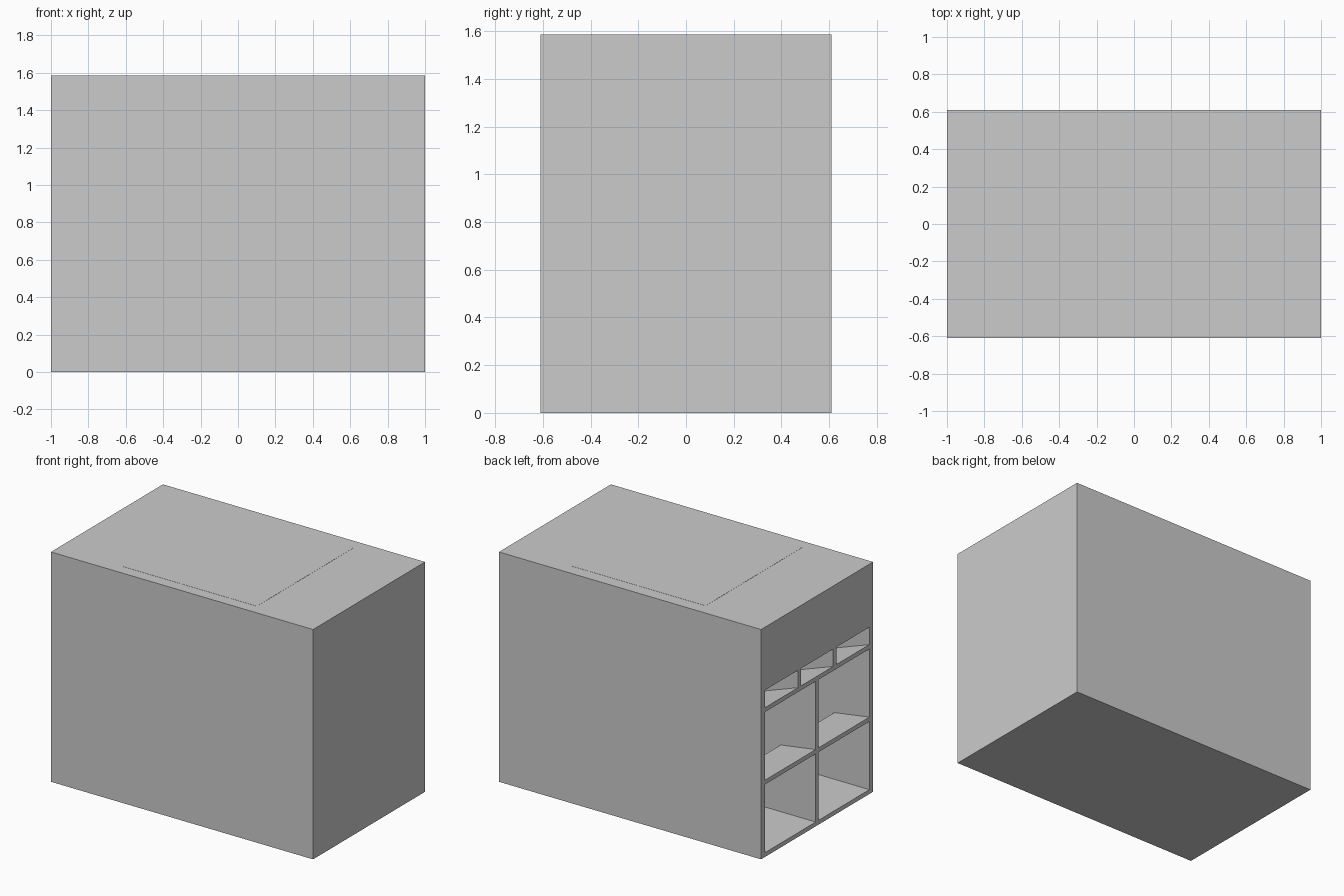
import bpy, bmesh

if "Cube" in bpy.data.objects:
    bpy.data.objects.remove(bpy.data.objects["Cube"])

L, W, H = 2.0, 1.22, 1.585


def box(name, x0, x1, y0, y1, z0, z1):
    bm = bmesh.new()
    bmesh.ops.create_cube(bm, size=1)
    for v in bm.verts:
        v.co.x = x0 + (v.co.x + 0.5) * (x1 - x0)
        v.co.y = y0 + (v.co.y + 0.5) * (y1 - y0)
        v.co.z = z0 + (v.co.z + 0.5) * (z1 - z0)
    return finish(name, bm)


def finish(name, bm):
    bmesh.ops.recalc_face_normals(bm, faces=bm.faces)
    me = bpy.data.meshes.new(name)
    bm.to_mesh(me)
    bm.free()
    ob = bpy.data.objects.new(name, me)
    bpy.context.collection.objects.link(ob)
    return ob


def prism(name, profile, y0, y1):
    """Side profile of (depth from open end, z), extruded along y."""
    bm = bmesh.new()
    face = bm.faces.new([bm.verts.new((d - L / 2, y0, z)) for d, z in profile])
    res = bmesh.ops.extrude_face_region(bm, geom=[face])
    for v in res["geom"]:
        if isinstance(v, bmesh.types.BMVert):
            v.co.y = y1
    return finish(name, bm)


def cut(target, cutter):
    mod = target.modifiers.new(cutter.name, 'BOOLEAN')
    mod.operation = 'DIFFERENCE'
    mod.solver = 'EXACT'
    mod.object = cutter
    cutter.hide_render = True
    cutter.hide_set(True)


# main cabinet
cabinet = box("cabinet", -L / 2, L / 2, -W / 2, W / 2, 0, H)

# two columns of lower bays, each split by a short tilted shelf
bay = [(-0.05, 0.03), (1.94, 0.03), (1.94, 0.82), (0.5, 0.82), (0, 1.0), (-0.05, 1.0),
       (-0.05, 0.53), (0, 0.53), (0.267, 0.49), (0.267, 0.46), (0, 0.50), (-0.05, 0.50)]
for i, (y0, y1) in enumerate([(0.015, 0.57), (-0.57, -0.017)]):
    cut(cabinet, prism(f"bay_cutter_{i}", bay, y0, y1))

# three slots above, with floors sloping down inwards
slot = [(-0.05, 1.03), (0, 1.03), (0.45, 0.87), (0.45, 1.15), (-0.05, 1.15)]
for i, (y0, y1) in enumerate([(0.207, 0.57), (-0.176, 0.174), (-0.57, -0.212)]):
    cut(cabinet, prism(f"slot_cutter_{i}", slot, y0, y1))

# flush panel on the top
box("top_panel", -0.515, 0.515, -0.53, 0.522, H - 0.01, H + 0.001)
